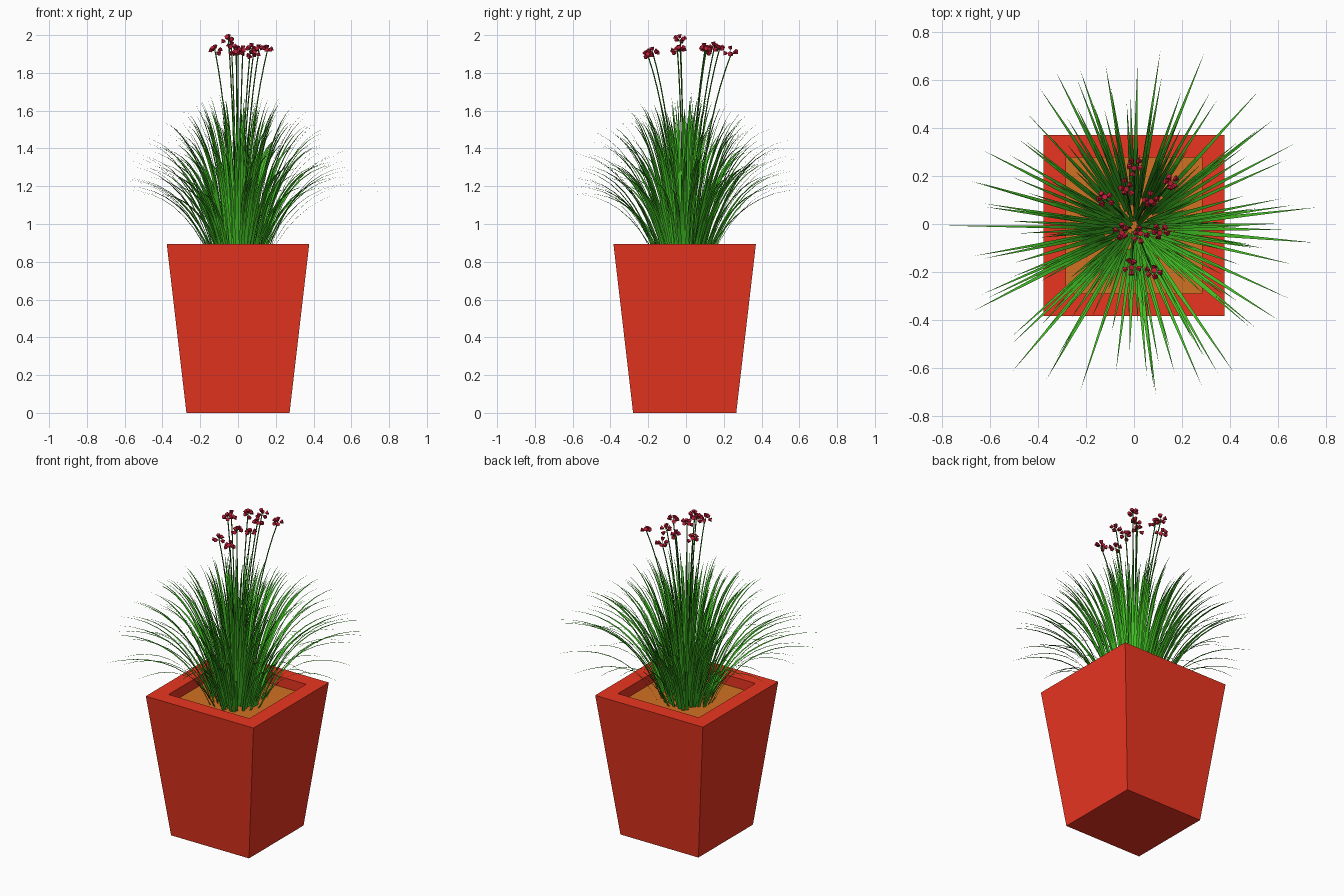
import bpy, bmesh, math, random
from mathutils import Vector, Matrix

if "Cube" in bpy.data.objects:
    bpy.data.objects.remove(bpy.data.objects["Cube"])

random.seed(11)
CY = -0.007     # pot centre in y
SOIL_Z = 0.83


def material(name, rgb):
    m = bpy.data.materials.new(name)
    m.diffuse_color = (*rgb, 1)
    m.use_nodes = True
    m.node_tree.nodes["Principled BSDF"].inputs["Base Color"].default_value = m.diffuse_color
    return m


def make_object(name, bm, mat):
    me = bpy.data.meshes.new(name)
    bm.to_mesh(me)
    bm.free()
    ob = bpy.data.objects.new(name, me)
    bpy.context.collection.objects.link(ob)
    me.materials.append(mat)
    return ob


def square_ring(bm, half, z):
    return [bm.verts.new((sx * half, CY + sy * half, z))
            for sx, sy in ((-1, -1), (1, -1), (1, 1), (-1, 1))]


def bridge(bm, a, b):
    n = len(a)
    for i in range(n):
        bm.faces.new((a[i], a[(i + 1) % n], b[(i + 1) % n], b[i]))


def bezier(a, b, c, t):
    return a * (1 - t) ** 2 + b * 2 * t * (1 - t) + c * t ** 2


red = material("pot_red", (0.83, 0.036, 0.015))
brown = material("soil_brown", (0.64, 0.165, 0.016))
green = material("leaf_green", (0.055, 0.52, 0.018))
dark_green = material("stem_green", (0.04, 0.28, 0.015))
crimson = material("flower_crimson", (0.55, 0.012, 0.04))

# Tapered square pot with a thick rim and hollow top
bm = bmesh.new()
rings = [square_ring(bm, h, z) for h, z in
         ((0.273, 0), (0.377, 0.893), (0.283, 0.893), (0.283, SOIL_Z - 0.02))]
bm.faces.new(rings[0][::-1])
for a, b in zip(rings, rings[1:]):
    bridge(bm, a, b)
bm.faces.new(rings[-1])
make_object("pot", bm, red)

# Soil
bm = bmesh.new()
bm.faces.new(square_ring(bm, 0.283, SOIL_Z))
make_object("soil", bm, brown)


# Arching grass blades: flat strips tapering to a point
def blade(bm, base, ctrl, tip, width, segs=9):
    out = Vector((tip.x - base.x, tip.y - base.y, 0)).normalized()
    side = Vector((-out.y, out.x, 0))
    prev = None
    for i in range(segs):
        t = i / segs
        p = bezier(base, ctrl, tip, t)
        w = width * (1 - t ** 2)
        row = [bm.verts.new(p - side * w), bm.verts.new(p + side * w)]
        if prev:
            bm.faces.new((prev[0], row[0], row[1], prev[1]))
        prev = row
    bm.faces.new((prev[0], bm.verts.new(tip), prev[1]))


bm = bmesh.new()
COUNT = 200
for i in range(COUNT):
    lean = (i + 0.5) / COUNT
    ang = i * 2.39996 + random.uniform(-0.2, 0.2)
    d = Vector((math.cos(ang), math.sin(ang), 0))
    r0 = 0.005 + 0.155 * lean ** 0.6 * random.uniform(0.8, 1.1)
    r1 = 0.08 + 0.70 * lean ** 0.9 + random.uniform(-0.05, 0.04)
    z1 = 1.66 - 0.45 * lean ** 1.4 + random.uniform(-0.08, 0.05)
    centre = Vector((0, -0.015, 0))
    base = centre + d * r0 + Vector((0, 0, SOIL_Z - 0.01))
    ctrl = centre + d * (r0 + 0.33 * (r1 - r0)) + Vector((0, 0, z1 - 0.22 + 0.28 * lean))
    tip = centre + d * r1 + Vector((0, 0, z1))
    blade(bm, base, ctrl, tip, random.uniform(0.0075, 0.0105))
make_object("grass_blades", bm, green)

# Flower stems and clusters: x, y, z of each head
heads = [(0.0, 0.24, 1.915), (0.155, 0.175, 1.93), (-0.035, 0.15, 1.945),
         (-0.12, 0.105, 1.92), (0.065, 0.10, 1.93), (-0.05, -0.03, 1.98),
         (0.025, -0.045, 1.925), (0.11, -0.03, 1.925), (-0.01, -0.175, 1.915),
         (0.08, -0.20, 1.90)]


def tube(bm, pts, radius, sides=5):
    prev = None
    for p in pts:
        ring = [bm.verts.new(p + Vector((radius * math.cos(a), radius * math.sin(a), 0)))
                for a in (2 * math.pi * k / sides for k in range(sides))]
        if prev:
            bridge(bm, prev, ring)
        prev = ring


stems, flowers = bmesh.new(), bmesh.new()
for x, y, z in heads:
    head = Vector((x, y, z - 0.012))
    base = Vector((x * 0.25, y * 0.25 - 0.01, SOIL_Z))
    ctrl = Vector((x * 0.35, y * 0.35, 1.5))
    tube(stems, [bezier(base, ctrl, head, k / 10) for k in range(11)], 0.0035)
    # Flared florets scattered around the stem end
    spin = random.uniform(0, 6)
    for k in range(6):
        tilt = 0.2 if k == 5 else random.uniform(0.8, 1.8)
        a = spin + k * math.pi / 2.5 + random.uniform(-0.3, 0.3)
        d = Vector((math.sin(tilt) * math.cos(a), math.sin(tilt) * math.sin(a), math.cos(tilt)))
        c = head + d * random.uniform(0.018, 0.032)
        tube(stems, [head, c], 0.0015, 3)
        m = Matrix.Translation(c) @ d.to_track_quat('Z', 'Y').to_matrix().to_4x4()
        bmesh.ops.create_cone(flowers, cap_ends=True, segments=5, radius1=0.007,
                              radius2=0.013, depth=0.018, matrix=m)
make_object("flower_stems", stems, dark_green)
make_object("flower_heads", flowers, crimson)
